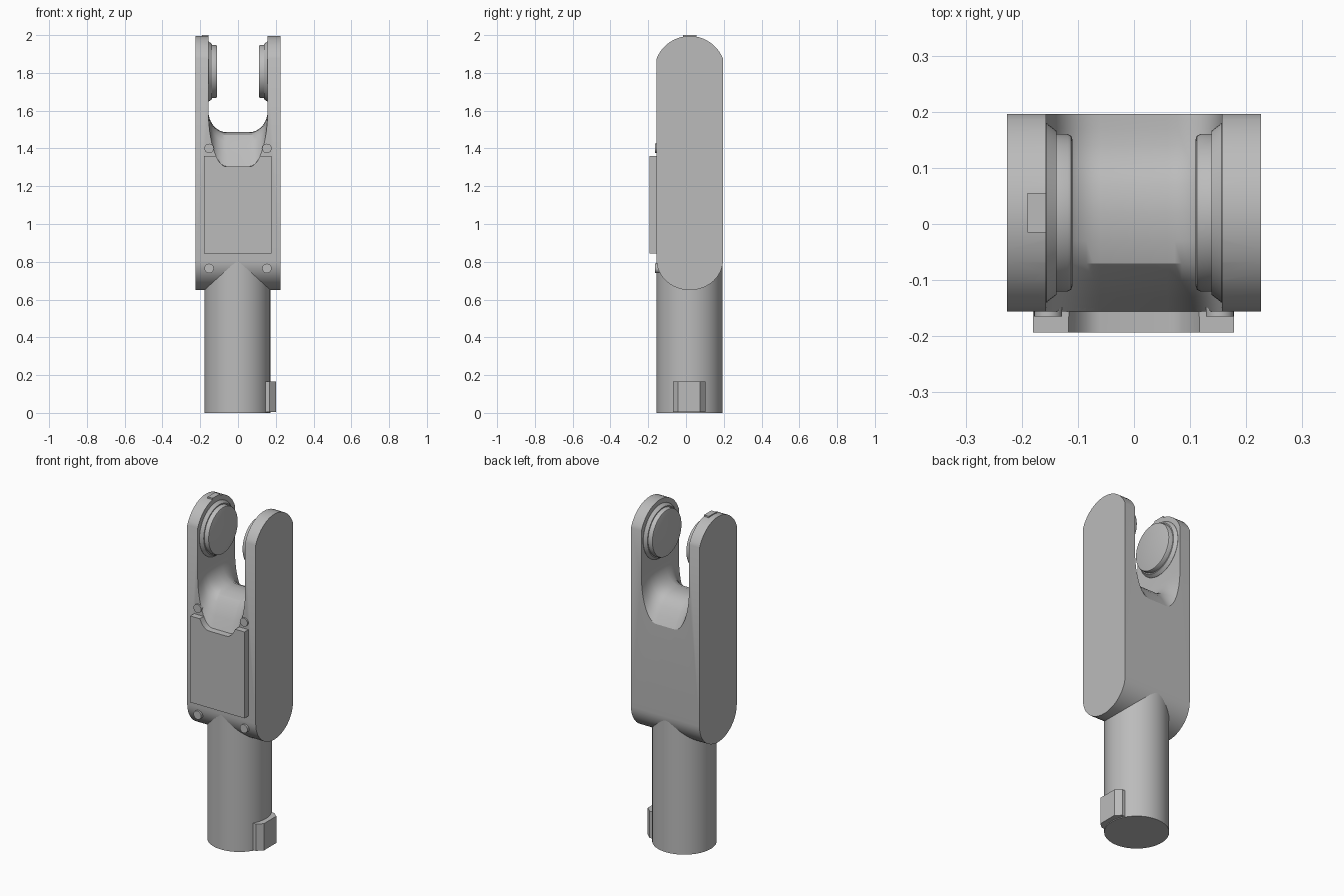
import bpy, bmesh, math
from mathutils import Matrix

if "Cube" in bpy.data.objects:
    bpy.data.objects.remove(bpy.data.objects["Cube"])

grey = bpy.data.materials.new("plain grey")
grey.use_nodes = True
colour = (0.5, 0.5, 0.5, 1)
grey.diffuse_color = colour
grey.node_tree.nodes["Principled BSDF"].inputs["Base Color"].default_value = colour

MID_Y = 0.02


def finish(name, bm, angle=30):
    bmesh.ops.recalc_face_normals(bm, faces=bm.faces)
    mesh = bpy.data.meshes.new(name)
    bm.to_mesh(mesh)
    bm.free()
    mesh.materials.append(grey)
    ob = bpy.data.objects.new(name, mesh)
    bpy.context.collection.objects.link(ob)
    smooth(ob, angle)
    return ob


def smooth(ob, angle=30):
    bpy.ops.object.select_all(action='DESELECT')
    ob.select_set(True)
    bpy.context.view_layer.objects.active = ob
    bpy.ops.object.shade_smooth_by_angle(angle=math.radians(angle))


def loft(name, rings):
    """Skin closed rings of points and cap both ends."""
    bm = bmesh.new()
    loops = [[bm.verts.new(p) for p in ring] for ring in rings]
    n = len(loops[0])
    for a, b in zip(loops, loops[1:]):
        for i in range(n):
            j = (i + 1) % n
            bm.faces.new((a[i], a[j], b[j], b[i]))
    bm.faces.new(loops[0])
    bm.faces.new(loops[-1])
    return finish(name, bm)


def box(name, x0, x1, y0, y1, z0, z1):
    return loft(name, [[(x0, y0, z), (x1, y0, z), (x1, y1, z), (x0, y1, z)]
                       for z in (z0, z1)])


def turned(name, profile, origin, axis, sides=48):
    """Stack circles given as (distance along axis, radius)."""
    turn = {'X': Matrix.Rotation(math.pi / 2, 3, 'Y'),
            'Y': Matrix.Rotation(math.pi / 2, 3, 'X'),
            'Z': Matrix.Identity(3)}[axis]
    rings = []
    for d, r in profile:
        ring = []
        for i in range(sides):
            a = 2 * math.pi * i / sides
            p = turn @ Matrix.Translation((0, 0, d)).to_translation() \
                + turn @ Matrix.Rotation(a, 3, 'Z').col[0] * r
            ring.append([p[k] + origin[k] for k in range(3)])
        rings.append(ring)
    return loft(name, rings)


def cut(ob, cutter):
    mod = ob.modifiers.new("slot", 'BOOLEAN')
    mod.operation = 'DIFFERENCE'
    mod.solver = 'EXACT'
    mod.object = cutter
    bpy.context.view_layer.objects.active = ob
    bpy.ops.object.modifier_apply(modifier=mod.name)
    smooth(ob)


# Forked body: long side profile with rounded ends
def cap(z, rise, half, start):
    pts = []
    for i in range(25):
        a = start + math.pi * i / 24
        pts.append((MID_Y + half * math.cos(a), z + rise * math.sin(a)))
    return pts


def crown(z, rise, half):
    r = (half ** 2 + rise ** 2) / (2 * rise)
    span = math.asin(half / r)
    return [(MID_Y + r * math.sin(span * (1 - i / 10)),
             z + rise - r + r * math.cos(span * (1 - i / 10))) for i in range(21)]


side = crown(1.875, 0.12, 0.176) + cap(0.81, 0.16, 0.176, math.pi)
body = loft("forked_body", [[(x, y, z) for y, z in side] for x in (-0.226, 0.226)])
plate = box("front_plate", -0.18, 0.178, -0.193, -0.15, 0.845, 1.36)

# Saddle-shaped slot between the prongs
saddle = [(-0.26, 1.3), (-0.156, 1.305), (-0.13, 1.37), (-0.1, 1.435), (-0.07, 1.47),
          (-0.03, 1.483), (0.02, 1.486), (0.07, 1.483), (0.11, 1.463),
          (0.14, 1.432), (0.17, 1.39), (0.196, 1.345), (0.26, 1.33)]
rings = []
for y, floor in saddle:
    arc = [(0.06 + 0.097 * math.cos(t), 1.6 - (1.6 - floor) * math.sin(t))
           for t in (math.pi / 2 * i / 12 for i in range(13))]
    half = [(0.157, 2.2)] + arc
    rings.append([(x, y, z) for x, z in half] + [(-x, y, z) for x, z in reversed(half)])
slot = loft("slot_cutter", rings)
slot.hide_render = True
for part in (body, plate):
    cut(part, slot)
bpy.data.objects.remove(slot)

# Round shaft with a key near its foot
turned("shaft", [(0, 0.1745), (0.86, 0.1745)], (-0.003, MID_Y - 0.001, 0), 'Z', 64)
key = [(0.1, -0.07), (0.168, -0.07), (0.2, -0.042), (0.2, 0.075), (0.168, 0.103), (0.1, 0.103)]
loft("shaft_key", [[(x, y, z) for x, y in key] for z in (0.005, 0.165)])

# Facing discs on the inside of the prongs
for word, s in (("left", 1), ("right", -1)):
    turned(word + "_disc_seat", [(s * 0.17, 0.16), (s * 0.156, 0.16), (s * 0.138, 0.146)],
           (0, MID_Y, 1.807), 'X')
    turned(word + "_disc", [(s * 0.15, 0.14), (s * 0.118, 0.14), (s * 0.112, 0.137),
                            (s * 0.11, 0.131)], (0, MID_Y, 1.807), 'X')

    # Screw heads on the front
    for level, z in (("lower", 0.765), ("upper", 1.4)):
        turned(f"{word}_{level}_screw", [(0, 0.025), (0.025, 0.025)],
               (s * 0.153, -0.14, z), 'Y', 24)

# Small tab on top of the right prong
box("top_tab", -0.19, -0.157, -0.015, 0.055, 1.96, 2.0)
